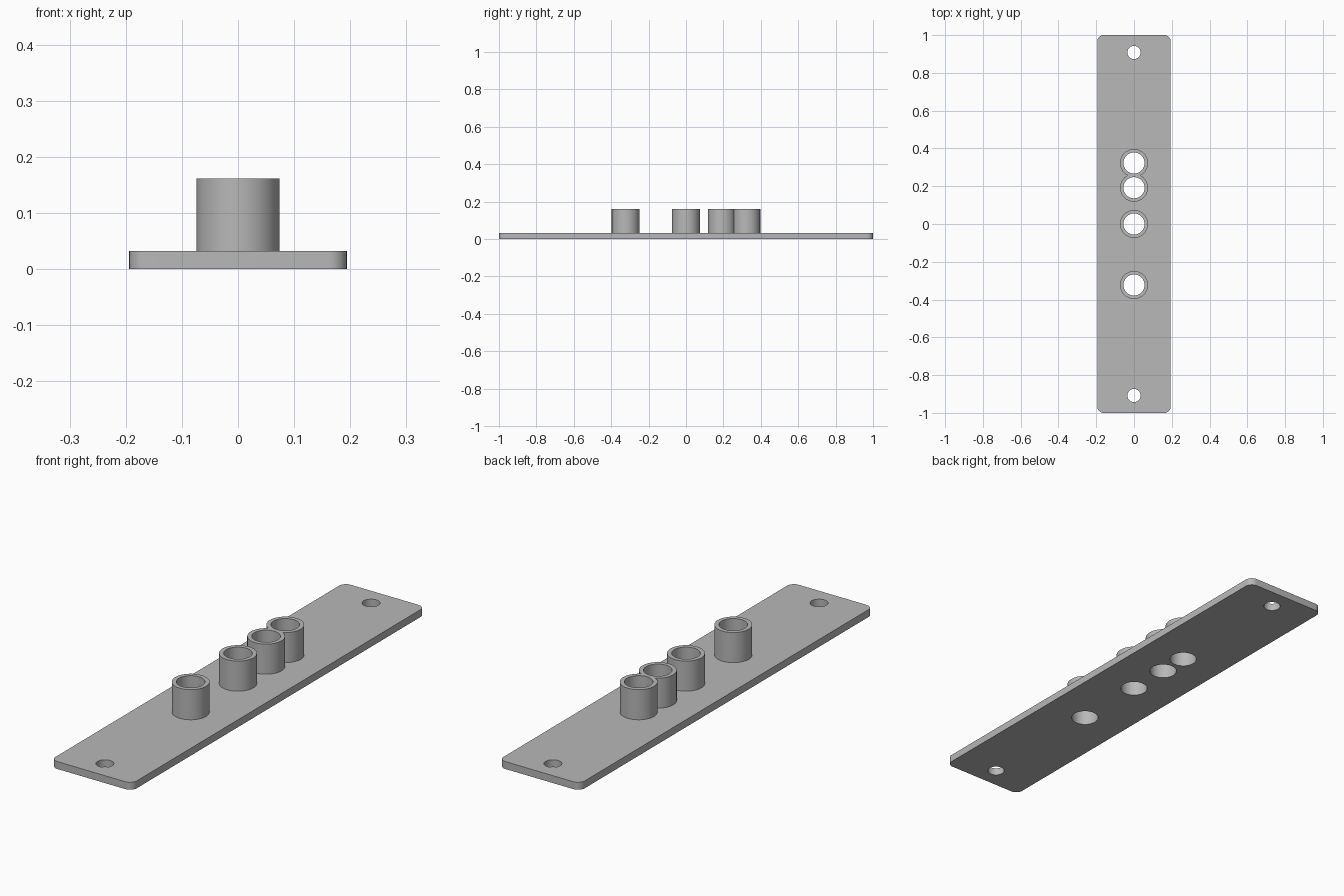
import bpy
import bmesh

if "Cube" in bpy.data.objects:
    bpy.data.objects.remove(bpy.data.objects["Cube"], do_unlink=True)

WIDTH, LENGTH, THICK = 0.388, 2.0, 0.032
TOP = 0.162
TUBE_Y = (-0.323, 0.0, 0.192, 0.323)
SCREW_Y = (-0.908, 0.908)

grey = bpy.data.materials.new("plain grey")
grey.use_nodes = True
colour = (0.48, 0.48, 0.48, 1)
grey.diffuse_color = colour
grey.node_tree.nodes["Principled BSDF"].inputs["Base Color"].default_value = colour


def add_object(name, bm):
    mesh = bpy.data.meshes.new(name)
    bm.to_mesh(mesh)
    bm.free()
    mesh.materials.append(grey)
    obj = bpy.data.objects.new(name, mesh)
    bpy.context.collection.objects.link(obj)
    return obj


def cylinder(name, radius, y, bottom, top):
    bm = bmesh.new()
    bmesh.ops.create_cone(bm, cap_ends=True, segments=64, radius1=radius,
                          radius2=radius, depth=top - bottom)
    bmesh.ops.translate(bm, verts=bm.verts, vec=(0, y, (top + bottom) / 2))
    return add_object(name, bm)


# Flat plate with rounded corners
bm = bmesh.new()
bmesh.ops.create_cube(bm, size=1)
bmesh.ops.scale(bm, verts=bm.verts, vec=(WIDTH, LENGTH, THICK))
bmesh.ops.translate(bm, verts=bm.verts, vec=(0, 0, THICK / 2))
corners = [e for e in bm.edges if abs(e.verts[0].co.z - e.verts[1].co.z) > THICK / 2]
bmesh.ops.bevel(bm, geom=corners, offset=0.032, segments=8, profile=0.5,
                affect='EDGES')
plate = add_object("mounting_plate_with_tubes", bm)
bpy.context.view_layer.objects.active = plate
plate.select_set(True)


def combine(tool, operation):
    tool.hide_render = True
    mod = plate.modifiers.new(tool.name, 'BOOLEAN')
    mod.operation = operation
    mod.solver = 'EXACT'
    mod.object = tool
    bpy.ops.object.modifier_apply(modifier=mod.name)
    bpy.data.objects.remove(tool, do_unlink=True)


# Upright tubes, then their bores through the plate
for y in TUBE_Y:
    combine(cylinder("tube", 0.074, y, THICK / 2, TOP), 'UNION')
for y in TUBE_Y:
    combine(cylinder("bore", 0.056, y, -0.1, TOP + 0.1), 'DIFFERENCE')

# Screw holes at both ends
for y in SCREW_Y:
    combine(cylinder("screw_hole", 0.035, y, -0.1, 0.1), 'DIFFERENCE')

bpy.ops.object.shade_smooth_by_angle()
